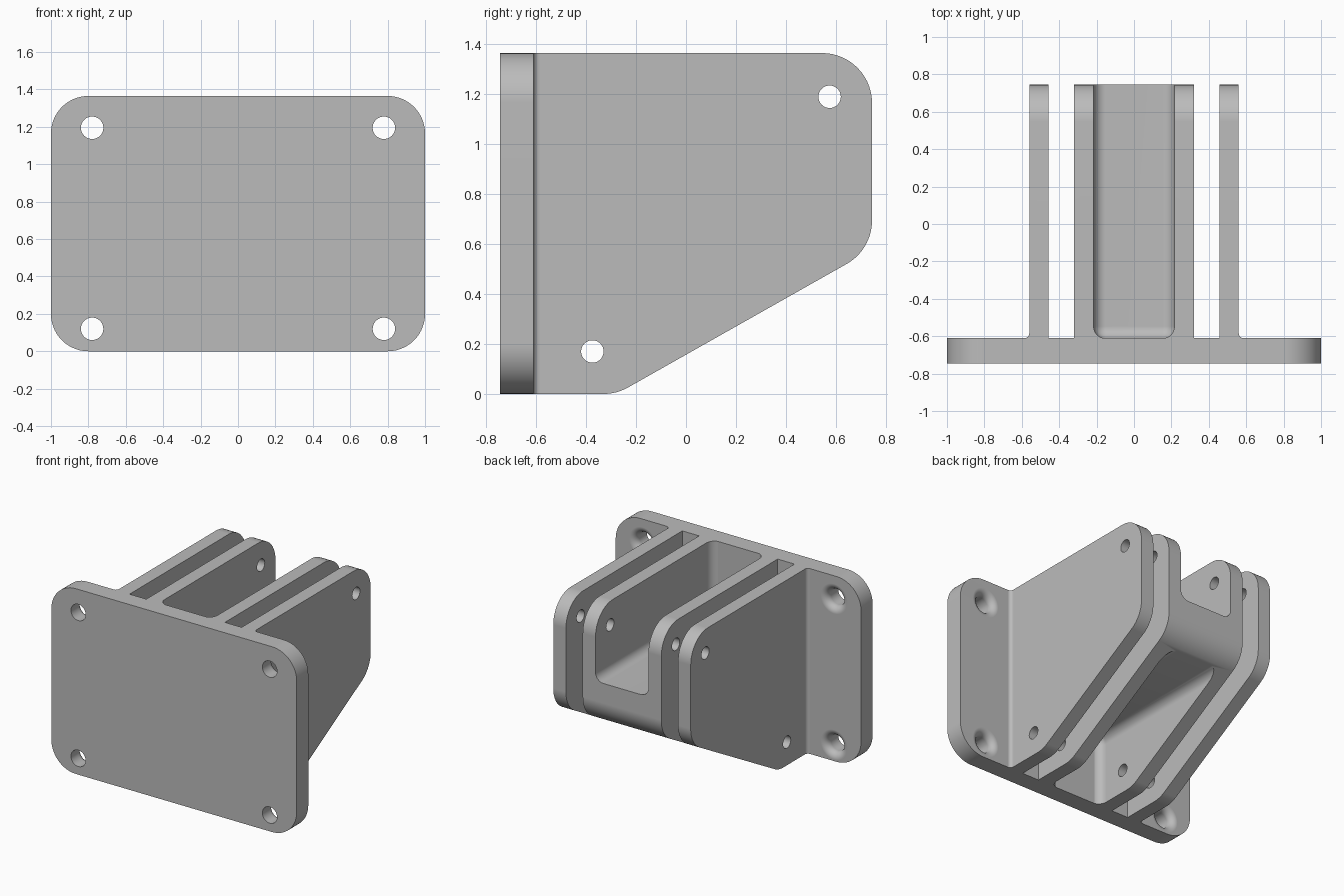
import bpy, bmesh, math
from mathutils import Vector

cube = bpy.data.objects.get("Cube")
if cube:
    bpy.data.objects.remove(cube, do_unlink=True)

grey = bpy.data.materials.new("machined_grey")
grey.use_nodes = True
colour = (0.5, 0.5, 0.5, 1)
grey.diffuse_color = colour
grey.node_tree.nodes["Principled BSDF"].inputs["Base Color"].default_value = colour


def to_object(name, bm):
    bmesh.ops.recalc_face_normals(bm, faces=bm.faces)
    mesh = bpy.data.meshes.new(name)
    bm.to_mesh(mesh)
    bm.free()
    mesh.materials.append(grey)
    obj = bpy.data.objects.new(name, mesh)
    bpy.context.collection.objects.link(obj)
    return obj


def rounded(corners, steps=14):
    """Outline from (a, b, radius) corners, each replaced by an arc."""
    out = []
    for i, (a, b, r) in enumerate(corners):
        p = Vector((a, b))
        if r == 0:
            out.append(p)
            continue
        u = (Vector(corners[i - 1][:2]) - p).normalized()
        v = (Vector(corners[(i + 1) % len(corners)][:2]) - p).normalized()
        half = u.angle(v) / 2
        c = p + (u + v).normalized() * r / math.sin(half)
        s = p + u * r / math.tan(half) - c
        e = p + v * r / math.tan(half) - c
        start = math.atan2(s.y, s.x)
        turn = math.atan2(s.x * e.y - s.y * e.x, s.dot(e))
        for k in range(steps + 1):
            t = start + turn * k / steps
            out.append(c + r * Vector((math.cos(t), math.sin(t))))
    return out


def prism(name, outline, axis, lo, hi):
    """Extrude an outline of the other two axes, in xyz order, along axis."""
    bm = bmesh.new()
    verts = []
    for p in outline:
        co = list(p)
        co.insert(axis, lo)
        verts.append(bm.verts.new(co))
    face = bm.faces.new(verts)
    new = bmesh.ops.extrude_face_region(bm, geom=[face])["geom"]
    shift = Vector((0, 0, 0))
    shift[axis] = hi - lo
    bmesh.ops.translate(bm, vec=shift, verts=[g for g in new if isinstance(g, bmesh.types.BMVert)])
    return to_object(name, bm)


def box(name, lo, hi, radius):
    bm = bmesh.new()
    bmesh.ops.create_cube(bm, size=1)
    for v in bm.verts:
        v.co = [lo[i] if v.co[i] < 0 else hi[i] for i in range(3)]
    bmesh.ops.bevel(bm, geom=bm.edges[:], offset=radius, segments=8,
                    profile=0.5, affect='EDGES')
    return to_object(name, bm)


def cut(target, cutters):
    for c in cutters:
        c.hide_render = True
        mod = target.modifiers.new("cut", 'BOOLEAN')
        mod.operation, mod.solver, mod.object = 'DIFFERENCE', 'EXACT', c
    bpy.context.view_layer.update()
    graph = bpy.context.evaluated_depsgraph_get()
    mesh = bpy.data.meshes.new_from_object(target.evaluated_get(graph))
    target.modifiers.clear()
    target.data = mesh
    for c in cutters:
        bpy.data.objects.remove(c, do_unlink=True)


FRONT, FACE, BACK, TOP = -0.745, -0.61, 0.745, 1.365
parts = []

# Mounting plate with rounded corners
plate = prism("mounting_plate", rounded([(-1, 0, 0.2), (1, 0, 0.2), (1, TOP, 0.2), (-1, TOP, 0.2)]),
              1, FRONT, FACE)
parts.append(plate)


# Bolt holes, flared with a soft rim on the rear face
def flared_hole(x, z):
    r, f = 0.06, 0.05
    profile = [(0, FRONT - 0.1), (r, FRONT - 0.1)]
    for k in range(9):
        t = math.pi / 2 * k / 8
        profile.append((r + f - f * math.cos(t), FACE - f + f * math.sin(t)))
    profile += [(r + f, FACE + 0.05), (0, FACE + 0.05)]
    bm = bmesh.new()
    verts = [bm.verts.new((x + a, y, z)) for a, y in profile]
    edges = [bm.edges.new(pair) for pair in zip(verts, verts[1:])]
    bmesh.ops.spin(bm, geom=verts + edges, cent=(x, 0, z), axis=(0, 1, 0),
                   angle=math.tau, steps=40)
    bmesh.ops.remove_doubles(bm, verts=bm.verts, dist=0.0001)
    return to_object("bolt_cutter", bm)


cut(plate, [flared_hole(x, z) for x in (-0.78, 0.78) for z in (0.12, 1.195)])

# Shared side profile of the fins and the centre block
side_profile = rounded([(FACE, 0, 0), (-0.278, 0, 0.2), (BACK, 0.578, 0.2),
                        (BACK, TOP, 0.2), (FACE, TOP, 0)])


def pin_holes():
    cutters = []
    for y, z in ((0.575, 1.19), (-0.375, 0.17)):
        ring = [(y + 0.045 * math.cos(t), z + 0.045 * math.sin(t))
                for t in (math.tau * k / 32 for k in range(32))]
        cutters.append(prism("pin_cutter", ring, 0, -0.9, 0.9))
    return cutters


# Outer fins, each with a small fillet where it meets the plate
for side, label in ((1, "left"), (-1, "right")):
    fin = prism(label + "_outer_fin", side_profile, 0, side * 0.457, side * 0.56)
    cut(fin, pin_holes())
    r = 0.025
    arc = [(side * (0.56 + r - r * math.cos(t)), FACE + r - r * math.sin(t))
           for t in (math.pi / 2 * k / 8 for k in range(9))]
    fillet = prism(label + "_fin_fillet", [(side * 0.56, FACE)] + arc, 2, 0, TOP)
    parts += [fin, fillet]

# Centre block: inner fins joined by a level web, pocketed above and below
block = prism("centre_block", side_profile, 0, -0.32, 0.32)
near = FACE - 0.002
upper = box("upper_pocket_cutter", (-0.216, near, 0.84), (0.216, 1.2, 1.7), 0.065)
lower = box("lower_pocket_cutter", (-0.216, near, -0.4), (0.216, 1.2, 0.51), 0.065)
cut(block, [upper, lower] + pin_holes())
parts.append(block)

# Smooth shading with crisp edges
bpy.ops.object.select_all(action='DESELECT')
for p in parts:
    p.select_set(True)
bpy.context.view_layer.objects.active = plate
bpy.ops.object.shade_smooth_by_angle(angle=math.radians(30))
for p in parts:
    weighted = p.modifiers.new("weighted_normals", 'WEIGHTED_NORMAL')
    weighted.keep_sharp = True
